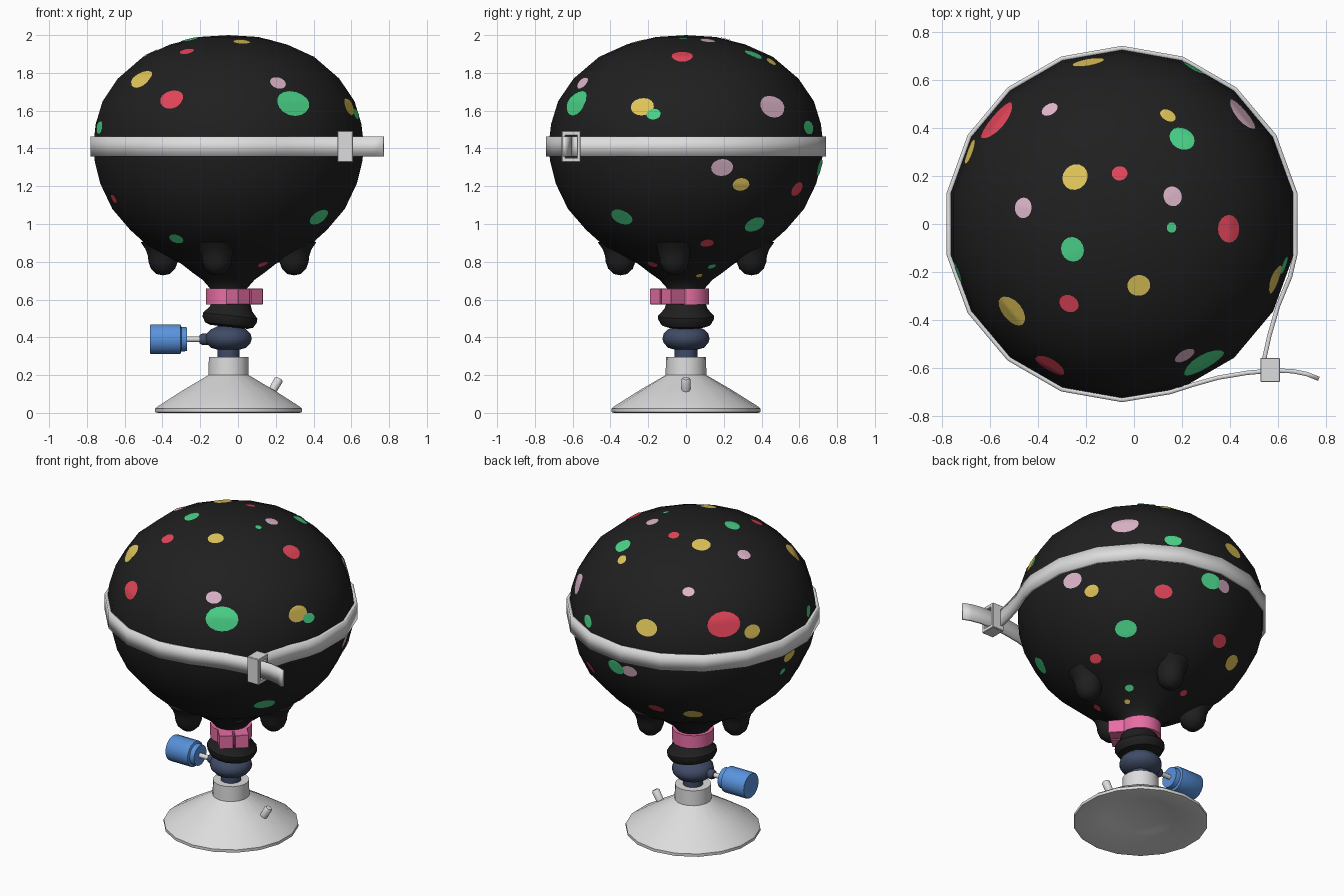
import bpy, bmesh, math
from mathutils import Vector, Matrix
from mathutils.bvhtree import BVHTree

if "Cube" in bpy.data.objects:
    bpy.data.objects.remove(bpy.data.objects["Cube"])

CX = -0.05   # axis of the standing body
SEG = 18


def material(name, rgb):
    m = bpy.data.materials.new(name)
    m.diffuse_color = (*rgb, 1)
    m.use_nodes = True
    m.node_tree.nodes["Principled BSDF"].inputs["Base Color"].default_value = m.diffuse_color
    return m


BLACK = material("black rubber", (0.014, 0.014, 0.014))
GREY = material("light grey", (0.72, 0.72, 0.73))
ROSE = material("rose clip", (0.82, 0.16, 0.38))
BLUE = material("blue", (0.1, 0.29, 0.72))
SLATE = material("slate", (0.05, 0.07, 0.13))
YELLOW = material("yellow", (0.75, 0.56, 0.1))
RED = material("red", (0.78, 0.06, 0.1))
GREEN = material("green", (0.07, 0.65, 0.25))
PALE = material("pale pink", (0.72, 0.46, 0.58))


def finish(bm, name, mat, angle=40):
    bmesh.ops.recalc_face_normals(bm, faces=bm.faces)
    me = bpy.data.meshes.new(name)
    bm.to_mesh(me)
    bm.free()
    ob = bpy.data.objects.new(name, me)
    bpy.context.collection.objects.link(ob)
    me.materials.append(mat)
    if angle:
        bpy.ops.object.select_all(action='DESELECT')
        ob.select_set(True)
        bpy.context.view_layer.objects.active = ob
        bpy.ops.object.shade_smooth_by_angle(angle=math.radians(angle))
    return ob


def ring_angles():
    return [math.radians(10 + 360 * i / SEG) for i in range(SEG)]


def lathe(name, mat, profile, matrix=None, angle=40):
    """Revolve (radius, height) points round z; radius 0 closes the end."""
    bm = bmesh.new()
    rows = []
    for r, z in profile:
        if r == 0:
            rows.append([bm.verts.new((0, 0, z))] * SEG)
        else:
            rows.append([bm.verts.new((r * math.cos(a), r * math.sin(a), z))
                         for a in ring_angles()])
    for lo, hi in zip(rows, rows[1:]):
        for i in range(SEG):
            j = (i + 1) % SEG
            bm.faces.new(list(dict.fromkeys((lo[i], lo[j], hi[j], hi[i]))))
    bm.transform(matrix or Matrix.Translation((CX, 0, 0)))
    return finish(bm, name, mat, angle)


def box(name, mat, size, matrix, bevel=0.008):
    bm = bmesh.new()
    bmesh.ops.create_cube(bm, size=1, matrix=Matrix.Diagonal((*size, 1)))
    bmesh.ops.bevel(bm, geom=bm.edges[:], offset=bevel, segments=1, affect='EDGES')
    bm.transform(matrix)
    return finish(bm, name, mat, 0)


# Suction base with hollow underside
lathe("suction_base", GREY, [
    (0, 0.07), (0.2, 0.05), (0.38, 0), (0.395, 0.004), (0.395, 0.022),
    (0.38, 0.035), (0.245, 0.12), (0.108, 0.2), (0.106, 0.295), (0, 0.295)])
lathe("base_pin", GREY, [(0, 0), (0.022, 0), (0.024, 0.08), (0.016, 0.09), (0, 0.09)],
      Matrix.Translation((0.175, 0, 0.105)) @ Matrix.Rotation(math.radians(30), 4, 'Y'))

# Valve with side stem and knob
lathe("valve", SLATE, [
    (0, 0.28), (0.06, 0.28), (0.06, 0.335), (0.095, 0.345), (0.118, 0.37),
    (0.125, 0.392), (0.118, 0.42), (0.095, 0.442), (0.06, 0.458), (0.06, 0.5), (0, 0.5)])
side = Matrix.Translation((CX, 0, 0.39)) @ Matrix.Rotation(-math.pi / 2, 4, 'Y')
lathe("valve_arm", SLATE, [(0, 0.08), (0.03, 0.08), (0.03, 0.14), (0.022, 0.155), (0, 0.155)], side)
lathe("valve_stem", GREY, [(0, 0.14), (0.015, 0.14), (0.015, 0.24), (0, 0.24)], side)
lathe("knob", BLUE, [(0, 0.22), (0.064, 0.22), (0.066, 0.25), (0.08, 0.255),
                     (0.08, 0.41), (0.076, 0.415), (0, 0.415)], side)

# Flared neck end under the clip
lathe("neck_flare", BLACK, [
    (0, -0.04), (0.1, -0.045), (0.13, -0.035), (0.147, -0.005), (0.147, 0.015),
    (0.115, 0.05), (0.1, 0.09), (0, 0.09)],
    Matrix.Translation((CX + 0.007, 0, 0.5)) @ Matrix.Rotation(0.11, 4, 'Y'))

# Clip with two end tabs
lathe("clip_ring", ROSE, [(0, 0.575), (0.122, 0.575), (0.122, 0.658), (0, 0.658)])
turn = Matrix.Translation((CX, 0, 0.6165)) @ Matrix.Rotation(math.radians(-49), 4, 'Z')
for s in (-1, 1):
    box("clip_tab", ROSE, (0.13, 0.082, 0.083), turn @ Matrix.Translation((0.113, s * 0.046, 0)), 0.002)

# Round body
body = lathe("body", BLACK, [
    (0, 0.6), (0.095, 0.6), (0.1, 0.66), (0.14, 0.705), (0.19, 0.74), (0.255, 0.79),
    (0.34, 0.835), (0.435, 0.885), (0.53, 0.97), (0.625, 1.08), (0.69, 1.215),
    (0.72, 1.335), (0.727, 1.42), (0.714, 1.53), (0.677, 1.65), (0.595, 1.77),
    (0.46, 1.885), (0.315, 1.95), (0.16, 1.99), (0, 2.0)], angle=60)

# Rounded nubs flowing out of the underside
for k in range(4):
    a = math.radians(-10 + 90 * k)
    lathe("nub", BLACK, [
        (0, -0.085), (0.035, -0.078), (0.065, -0.05), (0.078, -0.015), (0.082, 0.02),
        (0.095, 0.055), (0.12, 0.09), (0, 0.12)],
        Matrix.Translation((CX + 0.352 * math.cos(a), 0.352 * math.sin(a), 0.813)), 60)

# Strap: from the buckle, round the body, back through the buckle to a loose tail
path = [(0.535, -0.62), (0.545, -0.55), (0.565, -0.46), (0.6, -0.34), (0.65, -0.22)]
path += [(CX + 0.733 * math.cos(math.radians(d)), 0.733 * math.sin(math.radians(d)))
         for d in range(-10, 271, 20)]
path += [(0.15, -0.7), (0.25, -0.668), (0.35, -0.64), (0.47, -0.62), (0.58, -0.61),
         (0.66, -0.613), (0.72, -0.625), (0.77, -0.645)]
bm = bmesh.new()
rails = [[bm.verts.new((x, y, z)) for x, y in path] for z in (1.358, 1.462)]
for i in range(len(path) - 1):
    bm.faces.new((rails[0][i], rails[0][i + 1], rails[1][i + 1], rails[1][i]))
strap = finish(bm, "strap", GREY)
solid = strap.modifiers.new("thickness", 'SOLIDIFY')
solid.thickness = 0.018
solid.offset = 0

# Buckle frame, open along the strap
for s in (-1, 1):
    at = Vector((0.567, -0.608, 1.41))
    box("buckle_side", GREY, (0.082, 0.02, 0.165),
        Matrix.Translation(at + Vector((0, s * 0.04, 0))), 0.003)
    box("buckle_bar", GREY, (0.082, 0.09, 0.024),
        Matrix.Translation(at + Vector((0, 0, s * 0.071))), 0.003)

# Painted dots: (side they are aimed from, {colour: (across, up, radius)})
DOTS = {
    'top': [
        (YELLOW, [(-0.19, 0.67, 0.068), (0.14, 0.45, 0.035), (-0.68, 0.3, 0.055),
                  (-0.245, 0.195, 0.056), (0.02, -0.255, 0.048)]),
        (RED, [(-0.57, 0.43, 0.1), (-0.06, 0.21, 0.033), (0.395, -0.02, 0.058), (-0.27, -0.33, 0.042)]),
        (PALE, [(-0.35, 0.475, 0.036), (0.45, 0.455, 0.082), (0.16, 0.115, 0.042), (-0.46, 0.067, 0.043)]),
        (GREEN, [(0.2, 0.355, 0.056), (-0.255, -0.105, 0.052), (0.155, -0.015, 0.022)])],
    'front': [
        (YELLOW, [(-0.51, 1.77, 0.073)]),
        (RED, [(-0.35, 1.66, 0.069), (-0.655, 1.135, 0.035), (0.13, 0.79, 0.032)]),
        (PALE, [(0.21, 1.745, 0.047)]),
        (GREEN, [(0.29, 1.64, 0.097), (0.425, 1.04, 0.068), (-0.325, 0.925, 0.044)])],
    'right': [
        (YELLOW, [(-0.23, 1.62, 0.065), (0.29, 1.21, 0.047), (0.07, 0.73, 0.018)]),
        (RED, [(0.585, 1.185, 0.054), (0.11, 0.9, 0.037)]),
        (PALE, [(0.19, 1.3, 0.062)]),
        (GREEN, [(-0.17, 1.58, 0.04), (0.645, 1.51, 0.052), (0.36, 1.0, 0.065), (0.135, 0.78, 0.026)])],
    'back': [
        (YELLOW, [(-0.365, 1.0, 0.06)]),
        (RED, [(-0.18, 1.03, 0.052), (-0.16, 0.805, 0.026)]),
        (PALE, [(-0.09, 1.3, 0.05)]),
        (GREEN, [(0.005, 1.3, 0.064)])],
    'left': [
        (YELLOW, [(0.03, 1.32, 0.055)]),
        (GREEN, [(0.07, 1.23, 0.03), (-0.2, 1.51, 0.048)])],
}
AIM = {
    'top': lambda a, b: ((a, b, 3), (0, 0, -1)),
    'front': lambda a, b: ((a, -3, b), (0, 1, 0)),
    'back': lambda a, b: ((a, 3, b), (0, -1, 0)),
    'right': lambda a, b: ((3, a, b), (-1, 0, 0)),
    'left': lambda a, b: ((-3, a, b), (1, 0, 0)),
}
bm = bmesh.new()
bm.from_mesh(body.data)
tree = BVHTree.FromBMesh(bm)
bm.free()


def dot(mat, a, b, radius, view):
    """Thin disc draped on the body surface, flatter where the wall is upright."""
    origin, aim = AIM[view](a, b)
    hit, n, _, _ = tree.ray_cast(Vector(origin), Vector(aim))
    if hit is None:
        return
    u = Vector((0, 0, 1)).cross(n).normalized()
    v = n.cross(u)
    v *= 1 - 0.26 * abs(v.z)
    lift = 0.006 if mat is GREEN else 0.004

    def drape(r, t):
        p = hit + u * (r * math.cos(t)) + v * (r * math.sin(t))
        q = tree.ray_cast(p + n * 0.2, -n)[0] or p
        return bm.verts.new(q + n * lift)

    bm = bmesh.new()
    count = 16
    rows = [[drape(0, 0)] * count]
    for f in (0.3, 0.55, 0.8, 1):
        rows.append([drape(radius * f, math.tau * i / count) for i in range(count)])
    for lo, hi in zip(rows, rows[1:]):
        for i in range(count):
            j = (i + 1) % count
            bm.faces.new(list(dict.fromkeys((lo[i], hi[i], hi[j], lo[j]))))
    finish(bm, "dot", mat)


for view, groups in DOTS.items():
    for mat, spots in groups:
        for a, b, r in spots:
            dot(mat, a, b, r, view)
